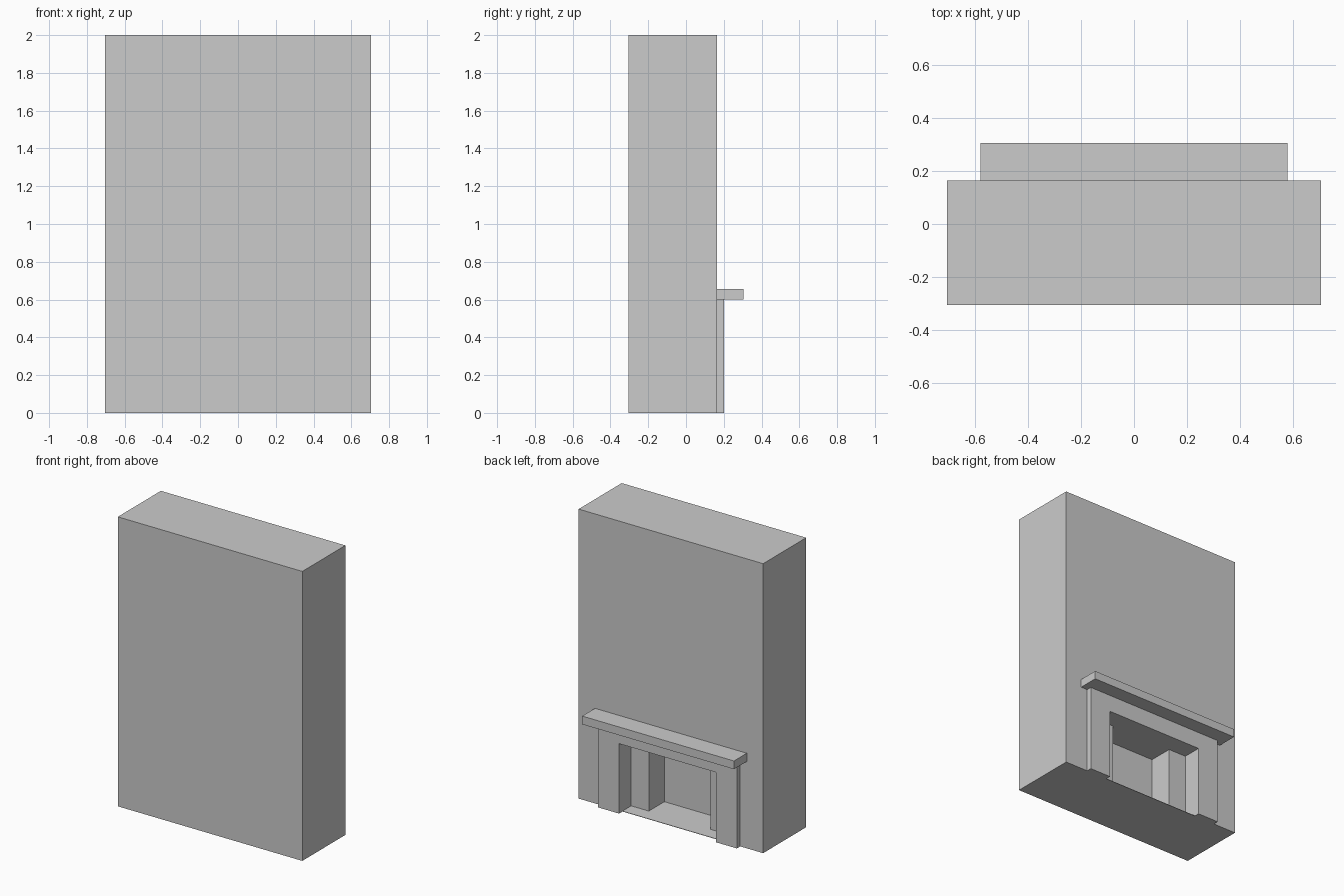
import bpy
import bmesh

if "Cube" in bpy.data.objects:
    bpy.data.objects.remove(bpy.data.objects["Cube"])

grey = bpy.data.materials.new("plain_grey")
grey.diffuse_color = (0.6, 0.6, 0.6, 1)
grey.use_nodes = True
grey.node_tree.nodes["Principled BSDF"].inputs["Base Color"].default_value = grey.diffuse_color


def prism(name, profile, to_3d, start, end):
    """Extrude a closed 2D profile between two depths."""
    bm = bmesh.new()
    base = bm.faces.new([bm.verts.new(to_3d(a, b, start)) for a, b in profile])
    extruded = bmesh.ops.extrude_face_region(bm, geom=[base])["geom"]
    for v in extruded:
        if isinstance(v, bmesh.types.BMVert):
            i = [abs(c1 - c0) for c0, c1 in zip(to_3d(0, 0, start), to_3d(0, 0, end))]
            axis = i.index(max(i))
            v.co[axis] = end
    bmesh.ops.recalc_face_normals(bm, faces=bm.faces)
    mesh = bpy.data.meshes.new(name)
    bm.to_mesh(mesh)
    bm.free()
    mesh.materials.append(grey)
    obj = bpy.data.objects.new(name, mesh)
    bpy.context.collection.objects.link(obj)
    return obj


def plan(a, b, d):        # profile in x, y, raised along z
    return (a, b, d)


def elevation(a, b, d):   # profile in x, z, pushed along y
    return (a, d, b)


def mirrored(half):
    """Close a half profile by mirroring it across x = 0."""
    return half + [(-a, b) for a, b in reversed(half)]


FRONT = 0.165     # wall plane carrying the mantel
OPEN_X, OPEN_Z = 0.37, 0.483

# Chimney breast
breast = prism("chimney_breast", mirrored([(0.705, -0.305), (0.705, FRONT)]),
               plan, 0, 2)

# Stepped firebox recess, cut into the chimney breast
cutter = prism("firebox_cutter",
               mirrored([(0.235, -0.10), (0.235, 0.07),
                         (OPEN_X, 0.07), (OPEN_X, 0.25)]),
               plan, 0.003, OPEN_Z)
cutter.hide_render = True
cutter.hide_viewport = True
cut = breast.modifiers.new("firebox", "BOOLEAN")
cut.operation = "DIFFERENCE"
cut.solver = "EXACT"
cut.object = cutter

# Surround: two legs and a lintel in one piece
prism("fireplace_surround",
      mirrored([(OPEN_X, OPEN_Z), (OPEN_X, 0), (0.53, 0), (0.53, 0.6)]),
      elevation, FRONT, 0.202)

# Mantel shelf
prism("mantel_shelf", mirrored([(0.58, FRONT), (0.58, 0.305)]),
      plan, 0.6, 0.657)
